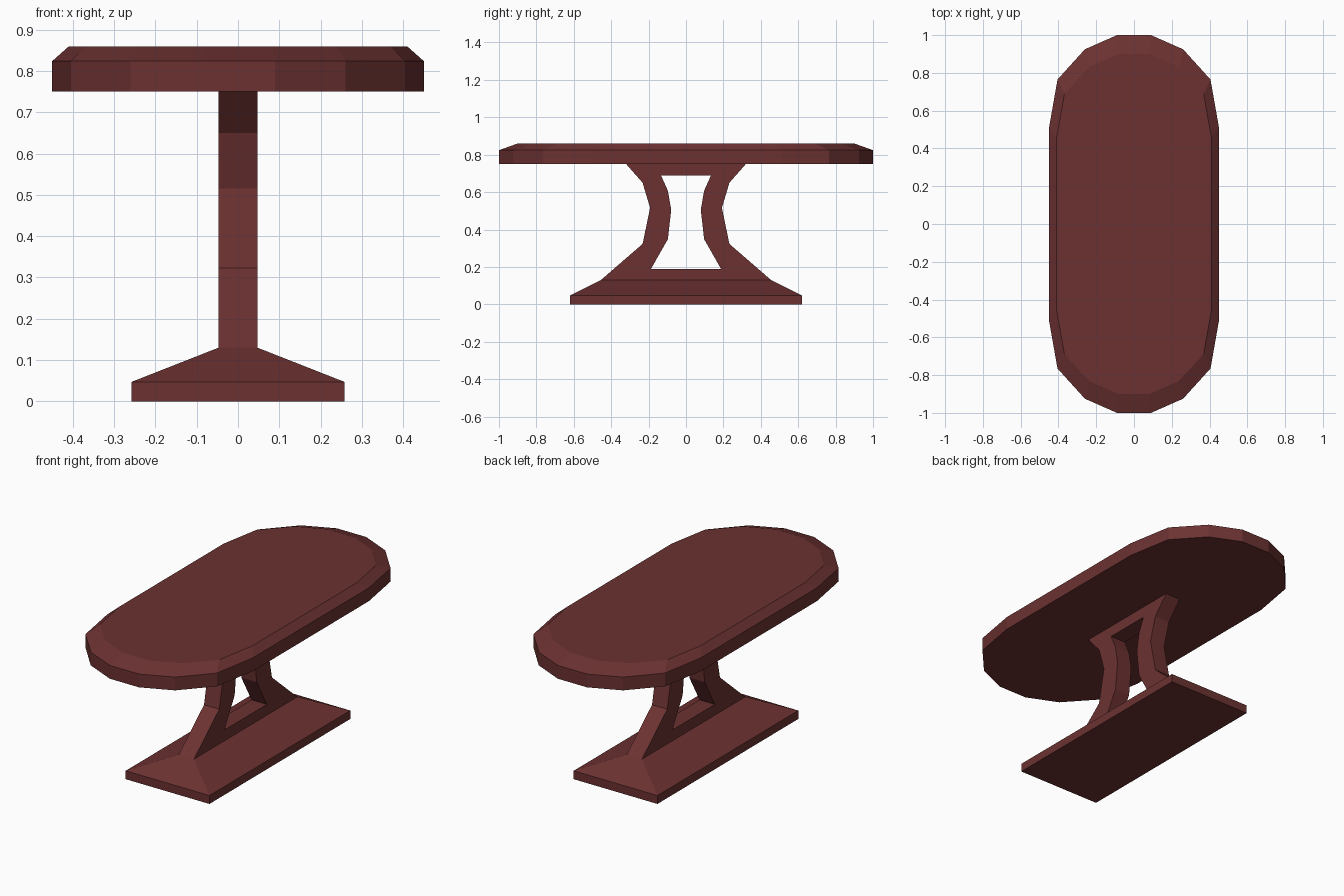
import bpy, bmesh

if "Cube" in bpy.data.objects:
    bpy.data.objects.remove(bpy.data.objects["Cube"])

wood = bpy.data.materials.new("dark red wood")
wood.diffuse_color = (0.150, 0.031, 0.031, 1)
wood.use_nodes = True
wood.node_tree.nodes["Principled BSDF"].inputs["Base Color"].default_value = wood.diffuse_color


def make_object(name, bm):
    bmesh.ops.recalc_face_normals(bm, faces=bm.faces)
    mesh = bpy.data.meshes.new(name)
    bm.to_mesh(mesh)
    bm.free()
    mesh.materials.append(wood)
    obj = bpy.data.objects.new(name, mesh)
    bpy.context.collection.objects.link(obj)
    return obj


def loft(name, outline, levels):
    """Stack scaled copies of an outline; levels are (z, x scale, y scale)."""
    bm = bmesh.new()
    rings = [[bm.verts.new((x * sx, y * sy, z)) for x, y in outline]
             for z, sx, sy in levels]
    n = len(outline)
    for lower, upper in zip(rings, rings[1:]):
        for i in range(n):
            j = (i + 1) % n
            bm.faces.new((lower[i], lower[j], upper[j], upper[i]))
    bm.faces.new(rings[0][::-1])
    bm.faces.new(rings[-1])
    return make_object(name, bm)


def mirror_loop(half):
    """Close a half profile by mirroring it across the first axis."""
    return half + [(-a, b) for a, b in reversed(half)]


# Tabletop: long rounded outline with a chamfered upper edge
quarter = [(0.45, 0.51), (0.405, 0.765), (0.26, 0.925), (0.09, 1.0)]
side = [(x, -y) for x, y in reversed(quarter)] + quarter
loft("tabletop", mirror_loop(side),
     [(0.75, 1, 1), (0.824, 1, 1), (0.86, 0.91, 0.90)])

# Foot: flat slab sloping up to the pedestal
slab = [(0.258, -0.62), (0.258, 0.62), (-0.258, 0.62), (-0.258, -0.62)]
loft("foot", slab,
     [(0, 1, 1), (0.047, 1, 1), (0.13, 0.047 / 0.258, 0.455 / 0.62)])

# Pedestal: waisted open frame, given as (y, z) outer and inner profiles
outer = mirror_loop([(0.455, 0.13), (0.232, 0.323), (0.192, 0.516),
                     (0.232, 0.65), (0.32, 0.75)])
inner = mirror_loop([(0.187, 0.19), (0.097, 0.348), (0.079, 0.505),
                     (0.097, 0.608), (0.133, 0.688)])
bm = bmesh.new()
o = [bm.verts.new((-0.047, y, z)) for y, z in outer]
n = [bm.verts.new((-0.047, y, z)) for y, z in inner]
for i in range(len(o)):
    j = (i + 1) % len(o)
    bm.faces.new((o[i], o[j], n[j], n[i]))
ext = bmesh.ops.extrude_face_region(bm, geom=bm.faces[:], use_keep_orig=True)
moved = [g for g in ext["geom"] if isinstance(g, bmesh.types.BMVert)]
bmesh.ops.translate(bm, verts=moved, vec=(0.094, 0, 0))
make_object("pedestal", bm)
